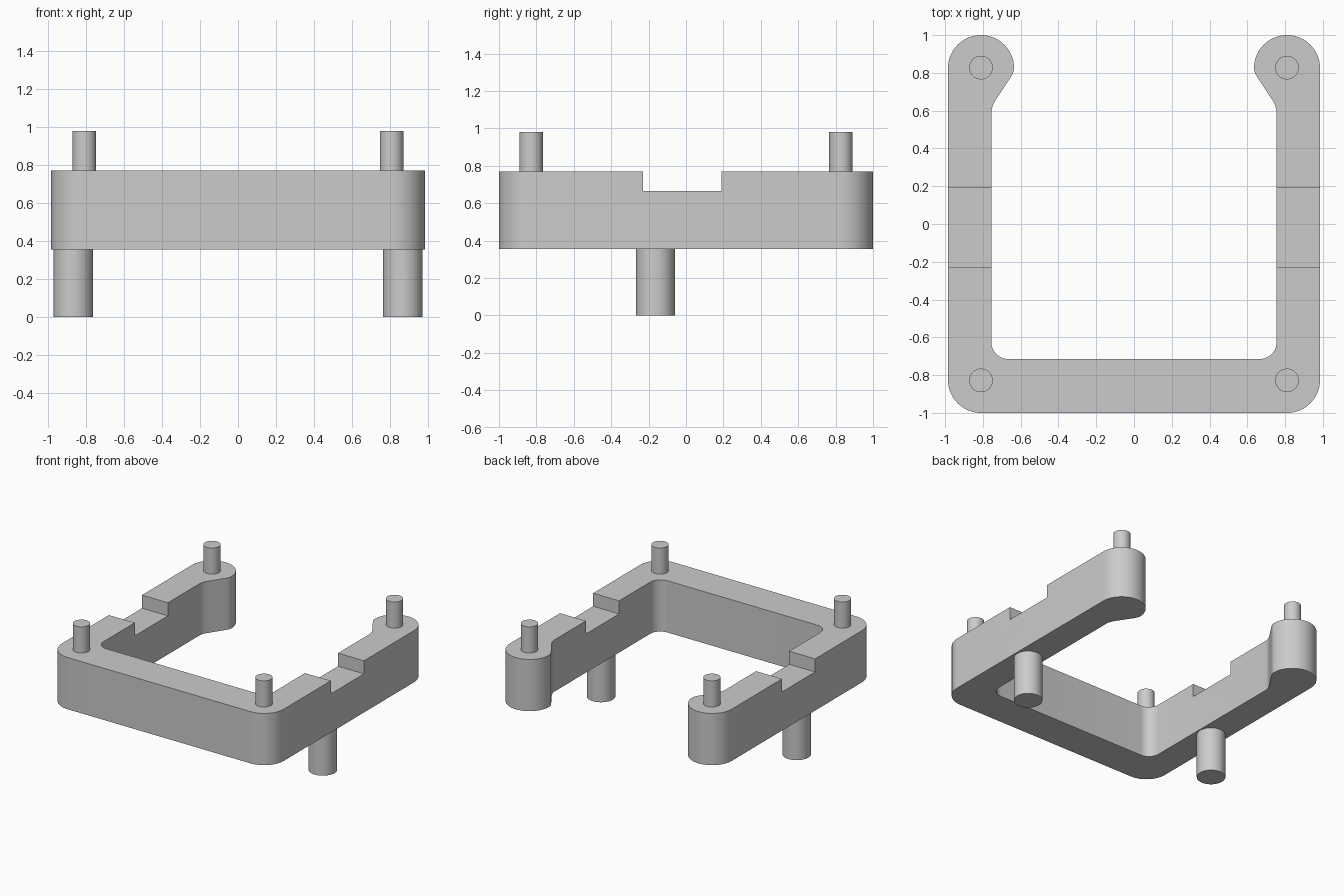
import bpy, bmesh
from math import radians, cos, sin
from mathutils import Vector

cube = bpy.data.objects.get("Cube")
if cube:
    bpy.data.objects.remove(cube, do_unlink=True)

grey = bpy.data.materials.new("plain grey")
grey.use_nodes = True
colour = (0.6, 0.6, 0.6, 1)
grey.diffuse_color = colour
grey.node_tree.nodes["Principled BSDF"].inputs["Base Color"].default_value = colour

BOTTOM, TOP, NOTCH = 0.355, 0.77, 0.665


def arc(cx, cy, r, start, end, steps):
    """Points on a circle from one angle to another, in degrees."""
    angles = [radians(start + (end - start) * i / steps) for i in range(steps + 1)]
    return [(cx + r * cos(a), cy + r * sin(a)) for a in angles]


def fillet(a, corner, b, steps=6):
    """Smooth bend from a to b, pulled towards the corner."""
    a, c, b = Vector(a), Vector(corner), Vector(b)
    ts = [i / steps for i in range(steps + 1)]
    return [tuple((1 - t) ** 2 * a + 2 * t * (1 - t) * c + t * t * b) for t in ts]


def smooth(obj):
    obj.data.materials.append(grey)
    bpy.ops.object.select_all(action='DESELECT')
    obj.select_set(True)
    bpy.context.view_layer.objects.active = obj
    bpy.ops.object.shade_smooth_by_angle(angle=radians(30))


def post(name, x, y, r, z0, z1):
    bpy.ops.mesh.primitive_cylinder_add(vertices=48, radius=r, depth=z1 - z0,
                                        location=(x, y, (z0 + z1) / 2))
    obj = bpy.context.object
    obj.name = name
    smooth(obj)


# U-shaped frame: outline of the left half, mirrored, then extruded
half = arc(0.81, -0.825, 0.175, -90, 0, 16)
half += arc(0.81, 0.825, 0.175, 0, 180, 32)
half += fillet((0.637, 0.81), (0.642, 0.793), (0.662, 0.763))
half += fillet((0.73, 0.66), (0.755, 0.622), (0.755, 0.59))
half += arc(0.665, -0.625, 0.09, 0, -90, 10)
outline = half + [(-x, y) for x, y in reversed(half)]

bm = bmesh.new()
base = bm.faces.new([bm.verts.new((x, y, BOTTOM)) for x, y in outline])
grown = bmesh.ops.extrude_face_region(bm, geom=[base])
bmesh.ops.translate(bm, vec=(0, 0, TOP - BOTTOM),
                    verts=[v for v in grown["geom"] if isinstance(v, bmesh.types.BMVert)])
bmesh.ops.recalc_face_normals(bm, faces=bm.faces)
mesh = bpy.data.meshes.new("frame")
bm.to_mesh(mesh)
bm.free()
frame = bpy.data.objects.new("frame", mesh)
bpy.context.collection.objects.link(frame)

# Notch across both arms
bpy.ops.mesh.primitive_cube_add(size=1, location=(0, -0.02, NOTCH + 0.2))
cutter = bpy.context.object
cutter.name = "notch_cutter"
cutter.scale = (3, 0.42, 0.4)
cutter.hide_render = True
bpy.context.view_layer.objects.active = frame
cut = frame.modifiers.new("notch", 'BOOLEAN')
cut.operation = 'DIFFERENCE'
cut.solver = 'EXACT'
cut.object = cutter
bpy.ops.object.modifier_apply(modifier=cut.name)
bpy.data.objects.remove(cutter, do_unlink=True)
smooth(frame)

# Top pegs and bottom legs on each side
for side, s in (("left", 1), ("right", -1)):
    post(side + "_front_peg", s * 0.81, -0.828, 0.0625, TOP - 0.01, 0.98)
    post(side + "_back_peg", s * 0.81, 0.828, 0.0625, TOP - 0.01, 0.98)
    post(side + "_leg", s * 0.868, -0.163, 0.104, 0, BOTTOM + 0.01)
